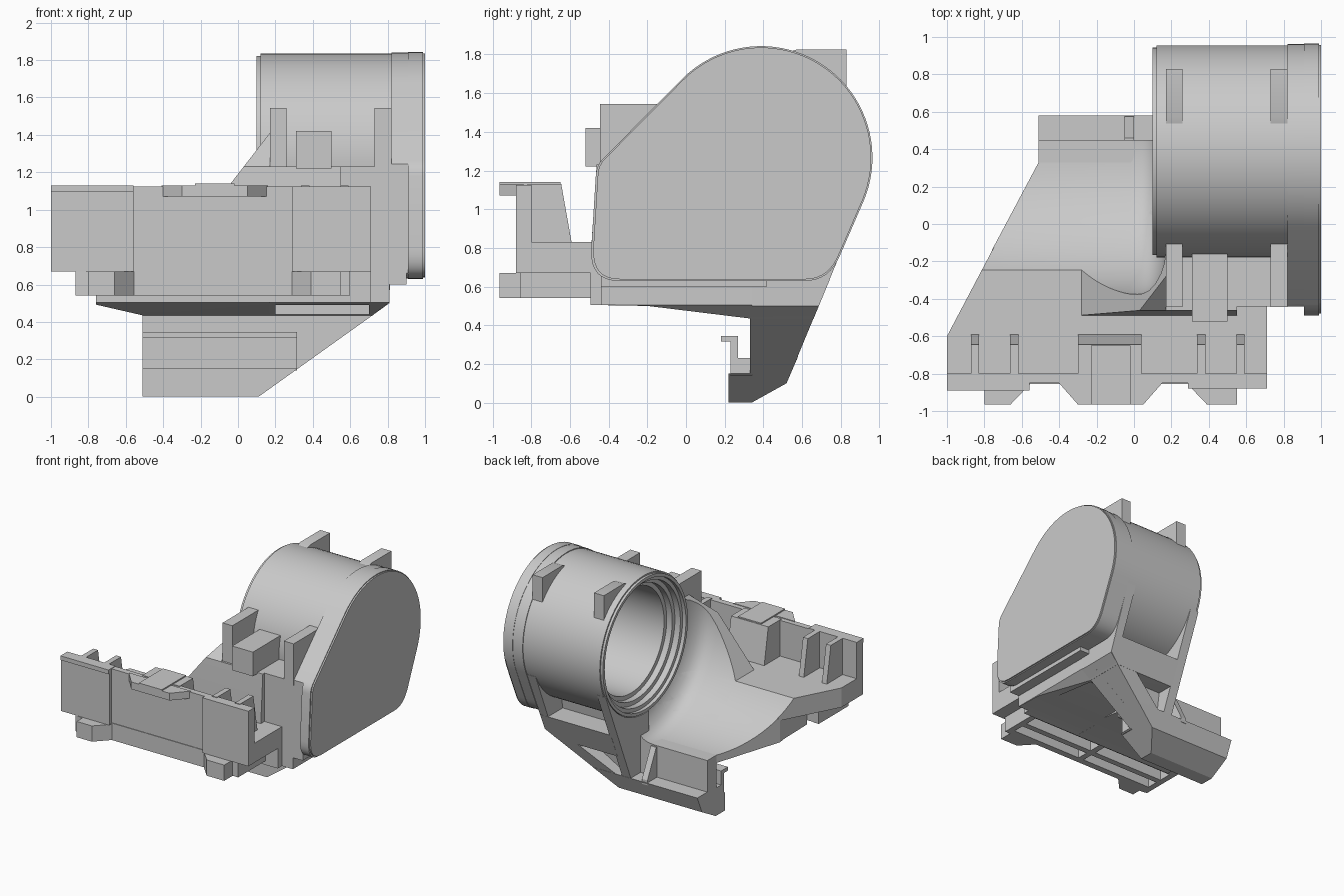
import bpy, bmesh, math
from mathutils import Vector

if "Cube" in bpy.data.objects:
    bpy.data.objects.remove(bpy.data.objects["Cube"])

grey = bpy.data.materials.new("plain grey")
grey.use_nodes = True
grey.diffuse_color = (0.59, 0.59, 0.59, 1)
grey.node_tree.nodes["Principled BSDF"].inputs["Base Color"].default_value = (0.59, 0.59, 0.59, 1)
CY, CZ = 0.388, 1.267          # bore axis
parts = []


def finish(name, bm):
    bmesh.ops.recalc_face_normals(bm, faces=bm.faces)
    me = bpy.data.meshes.new(name)
    bm.to_mesh(me)
    bm.free()
    me.materials.append(grey)
    ob = bpy.data.objects.new(name, me)
    bpy.context.collection.objects.link(ob)
    parts.append(ob)
    return ob


def prism(name, axis, pts, lo, hi):
    """Extrude a 2D outline along an axis."""
    place = {"x": lambda a, b: (lo, a, b), "y": lambda a, b: (a, lo, b), "z": lambda a, b: (a, b, lo)}[axis]
    bm = bmesh.new()
    face = bm.faces.new([bm.verts.new(place(*p)) for p in pts])
    out = bmesh.ops.extrude_face_region(bm, geom=[face])
    shift = Vector([hi - lo if axis == c else 0 for c in "xyz"])
    bmesh.ops.translate(bm, vec=shift, verts=[v for v in out["geom"] if isinstance(v, bmesh.types.BMVert)])
    return finish(name, bm)


def box(name, x, y, z):
    return prism(name, "z", [(x[0], y[0]), (x[1], y[0]), (x[1], y[1]), (x[0], y[1])], *z)


def lathe(name, profile, n=72):
    """Solid of revolution about the bore axis from (x, radius) pairs."""
    bm = bmesh.new()
    rings = []
    for x, r in profile:
        angles = [2 * math.pi * i / n for i in range(n)]
        rings.append([bm.verts.new((x, CY + r * math.cos(a), CZ + r * math.sin(a))) for a in angles])
    for a, b in zip(rings, rings[1:]):
        for i in range(n):
            bm.faces.new((a[i], a[(i + 1) % n], b[(i + 1) % n], b[i]))
    bm.faces.new(rings[0])
    bm.faces.new(rings[-1])
    return finish(name, bm)


def combine(ob, other, op, keep=False):
    """Apply a boolean and drop the second solid."""
    mod = ob.modifiers.new("bool", "BOOLEAN")
    mod.operation, mod.object, mod.solver = op, other, "EXACT"
    dg = bpy.context.evaluated_depsgraph_get()
    me = bpy.data.meshes.new_from_object(ob.evaluated_get(dg))
    ob.modifiers.clear()
    ob.data = me
    if not keep:
        parts.remove(other)
        bpy.data.objects.remove(other)


def bend(p0, c, p1, n=8):
    """Rounded corner."""
    p0, c, p1 = Vector(p0), Vector(c), Vector(p1)
    ts = [i / n for i in range(n + 1)]
    return [tuple(p0 * (1 - t) ** 2 + c * 2 * t * (1 - t) + p1 * t * t) for t in ts]


# teardrop outline of the end cover
R = 0.576
arc = [math.radians(-23 + 158 * i / 40) for i in range(41)]
drop = [(CY + R * math.cos(a), CZ + R * math.sin(a)) for a in arc]
drop += bend((-0.43, 1.26), (-0.463, 1.227), (-0.466, 1.18), 4)
drop += bend((-0.49, 0.79), (-0.497, 0.63), (-0.35, 0.63))
drop += bend((0.62, 0.63), (0.745, 0.63), (0.80, 0.77))


def scaled(k):
    return [(CY + (y - CY) * k, CZ + (z - CZ) * k) for y, z in drop]


# round barrel on a block, with stepped bore
housing = lathe("housing", [(0.1, 0.54), (0.1, 0.555), (0.12, 0.555), (0.12, 0.567), (0.95, 0.567)])
block = box("block", (0.17, 0.9), (-0.44, 0.42), (0.6, 1.23))
combine(housing, block, "UNION")
bore = lathe("bore", [(0, 0.53), (0.13, 0.53), (0.13, 0.5), (0.18, 0.5), (0.18, 0.465),
                      (0.23, 0.465), (0.23, 0.43), (0.9, 0.43)])
combine(housing, bore, "DIFFERENCE")

# end cover with an inner flange
flange = prism("cover_flange", "x", scaled(0.995), 0.82, 0.95)
front_cut = box("front_cut", (0.8, 0.91), (-0.6, -0.44), (0.5, 1.5))
combine(flange, front_cut, "DIFFERENCE")
clear = lathe("clear", [(0.7, 0.43), (0.9, 0.43)])
combine(flange, clear, "DIFFERENCE")
prism("end_cover", "x", drop, 0.91, 0.988)
prism("cover_plate", "x", scaled(0.988), 0.988, 1.0)

# flared trough cutter
flare = lathe("trough_cutter", [(-1.3, 0.77), (-0.02, 0.77), (0.04, 0.763), (0.08, 0.745), (0.115, 0.71),
                                (0.145, 0.66), (0.162, 0.613), (0.168, 0.569), (0.171, 0.569)], 96)

# deck with slanted left edge
deck = prism("deck", "z", [(-1, -0.82), (0.71, -0.82), (0.71, -0.44), (0.17, -0.44), (0.17, 0.45),
                           (-0.51, 0.45), (-0.51, 0.33), (-1, -0.6)], 0.67, 0.83)
combine(deck, flare, "DIFFERENCE", True)

# lower body under the trough and housing
lower = prism("lower_body", "x", [(-0.495, 0.505), (-0.2, 0.5), (0.33, 0.435), (0.45, 0.435), (0.45, 0.69),
                                  (-0.495, 0.69)], -1, 0.17)
outline = prism("outline", "z", [(-0.76, -0.5), (0.17, -0.5), (0.17, 0.45), (-0.51, 0.45), (-0.51, 0.33),
                                 (-0.76, -0.14)], 0.3, 0.8)
combine(lower, outline, "INTERSECT")
combine(lower, flare, "DIFFERENCE", True)
under = prism("under_plate", "x", [(-0.44, 0.505), (-0.2, 0.5), (0.33, 0.435), (0.66, 0.435), (0.745, 0.64),
                                   (-0.44, 0.64)], 0.165, 0.81)
trim = prism("trim", "y", [(0, 0.435), (0.72, 0.435), (0.81, 0.505), (0.81, 0.7), (0, 0.7)], -1, 1)
combine(under, trim, "INTERSECT")
recess = box("recess", (0.2, 0.7), (-0.3, 0.3), (0.3, 0.49))
combine(under, recess, "DIFFERENCE")
box("front_sill", (0.16, 0.71), (-0.495, -0.43), (0.505, 0.69))

# sloped wall joining deck and housing
fin = prism("front_fin", "y", [(-0.28, 0.6), (0.17, 0.6), (0.17, 1.41), (-0.28, 0.83)], -0.6, 0.1)
limit = prism("limit", "x", [(-0.49, 0.5), (-0.49, 0.8), (-0.462, 1.23), (-0.05, 1.64), (0.1, 1.64),
                             (0.1, 0.5)], -1, 0.5)
combine(fin, limit, "INTERSECT")
combine(fin, flare, "DIFFERENCE", True)
prism("front_plate", "x", [(-0.49, 0.6), (-0.49, 0.8), (-0.462, 1.23), (-0.42, 1.23), (-0.42, 0.6)], 0.165, 0.55)

# rear leg with shelf and hook
leg = prism("rear_leg", "x", [(0.22, 0), (0.34, 0), (0.52, 0.1), (0.58, 0.24), (0.45, 0.24), (0.45, 0.5),
                              (0.33, 0.5), (0.33, 0.15), (0.22, 0.15)], -0.51, 0.82)
slope = prism("slope", "y", [(-0.51, 0), (0.11, 0), (0.81, 0.5), (-0.51, 0.5)], -1, 1)
combine(leg, slope, "INTERSECT")
prism("leg_hook", "x", [(0.23, 0.14), (0.34, 0.14), (0.34, 0.23), (0.27, 0.23), (0.27, 0.345), (0.18, 0.345),
                        (0.18, 0.315), (0.23, 0.315)], -0.51, 0.315)
prism("shelf_rib", "x", [(0.44, 0.22), (0.575, 0.22), (0.575, 0.26), (0.46, 0.49), (0.44, 0.49)], -0.05, 0)

# triangular rear support with recessed panel
support = prism("rear_support", "y", [(0.1, 0.03), (0.15, 0.03), (0.81, 0.5), (0.82, 1.03), (0.1, 1.03)], 0.34, 1)
wedge = prism("wedge", "x", [(0.3, 0), (0.34, 0), (0.52, 0.1), (0.69, 0.51), (0.905, 1.03), (0.3, 1.03)], -1, 1)
combine(support, wedge, "INTERSECT")
pocket = prism("pocket", "y", [(0.18, 0.2), (0.74, 0.58), (0.74, 1.2), (0.18, 1.2)], 0.4, 1.2)
floor = prism("floor", "x", [(0.47, 0.1), (0.63, 1.15), (1.2, 1.15), (1.2, 0.1)], 0, 1)
combine(pocket, floor, "INTERSECT")
combine(support, pocket, "DIFFERENCE")
core = lathe("core", [(0, 0.56), (1, 0.56)])
combine(support, core, "DIFFERENCE")
parts.remove(flare)
bpy.data.objects.remove(flare)

# front wall, raised panels, lip and feet
box("front_wall", (-0.6, 0.35), (-0.85, -0.8), (0.54, 1.125))
for side, x in (("right", (-1, -0.56)), ("left", (0.29, 0.71))):
    box(side + "_panel", x, (-0.88, -0.8), (0.67, 1.125))
box("right_panel_band", (-1, -0.56), (-0.89, -0.8), (1.095, 1.13))
prism("center_lip", "z", [(-0.41, -0.84), (-0.3, -0.965), (0.05, -0.965), (0.16, -0.84)], 1.07, 1.13)
box("lip_cap", (-0.23, -0.02), (-0.965, -0.65), (1.12, 1.14))
prism("right_foot", "z", [(-0.87, -0.8), (-0.87, -0.88), (-0.8, -0.89), (-0.8, -0.965), (-0.66, -0.965),
                          (-0.55, -0.85), (-0.55, -0.8)], 0.54, 0.67)
prism("left_foot", "z", [(0.29, -0.8), (0.29, -0.86), (0.39, -0.965), (0.55, -0.965), (0.55, -0.8)], 0.54, 0.67)

# gussets behind the front wall
gusset = [(-0.82, 0.82), (-0.82, 1.13), (-0.645, 1.13), (-0.59, 0.82)]
for i, x in enumerate((-0.85, -0.64, 0.36, 0.57)):
    prism(f"gusset_{i + 1}", "x", gusset, x - 0.022, x + 0.022)
prism("center_block", "x", gusset, -0.3, 0.04)

# frame under the deck
for i, y in enumerate((-0.83, -0.68, -0.52)):
    box(f"under_slat_{i + 1}", (-0.87, 0.6), (y - 0.025, y + 0.025), (0.54, 0.68))
for i, x in enumerate((-0.845, -0.13, 0.575)):
    box(f"under_rib_{i + 1}", (x - 0.025, x + 0.025), (-0.85, -0.49), (0.54, 0.68))

# struts, stop block and rear lugs on the housing
for side, x in (("right", (0.17, 0.26)), ("left", (0.73, 0.82))):
    prism(side + "_strut", "x", [(-0.445, 1.2), (-0.445, 1.545), (-0.09, 1.545), (-0.15, 1.2)], *x)
    prism(side + "_lug", "x", [(0.5, 1.8), (0.57, 1.825), (0.83, 1.825), (0.83, 1.6), (0.78, 1.62)], *x)
box("stop_block", (0.31, 0.5), (-0.52, -0.16), (1.22, 1.42))

# crisp edges with smooth curves
bpy.ops.object.select_all(action="DESELECT")
for ob in parts:
    ob.select_set(True)
bpy.context.view_layer.objects.active = housing
bpy.ops.object.shade_smooth_by_angle(angle=math.radians(25))
